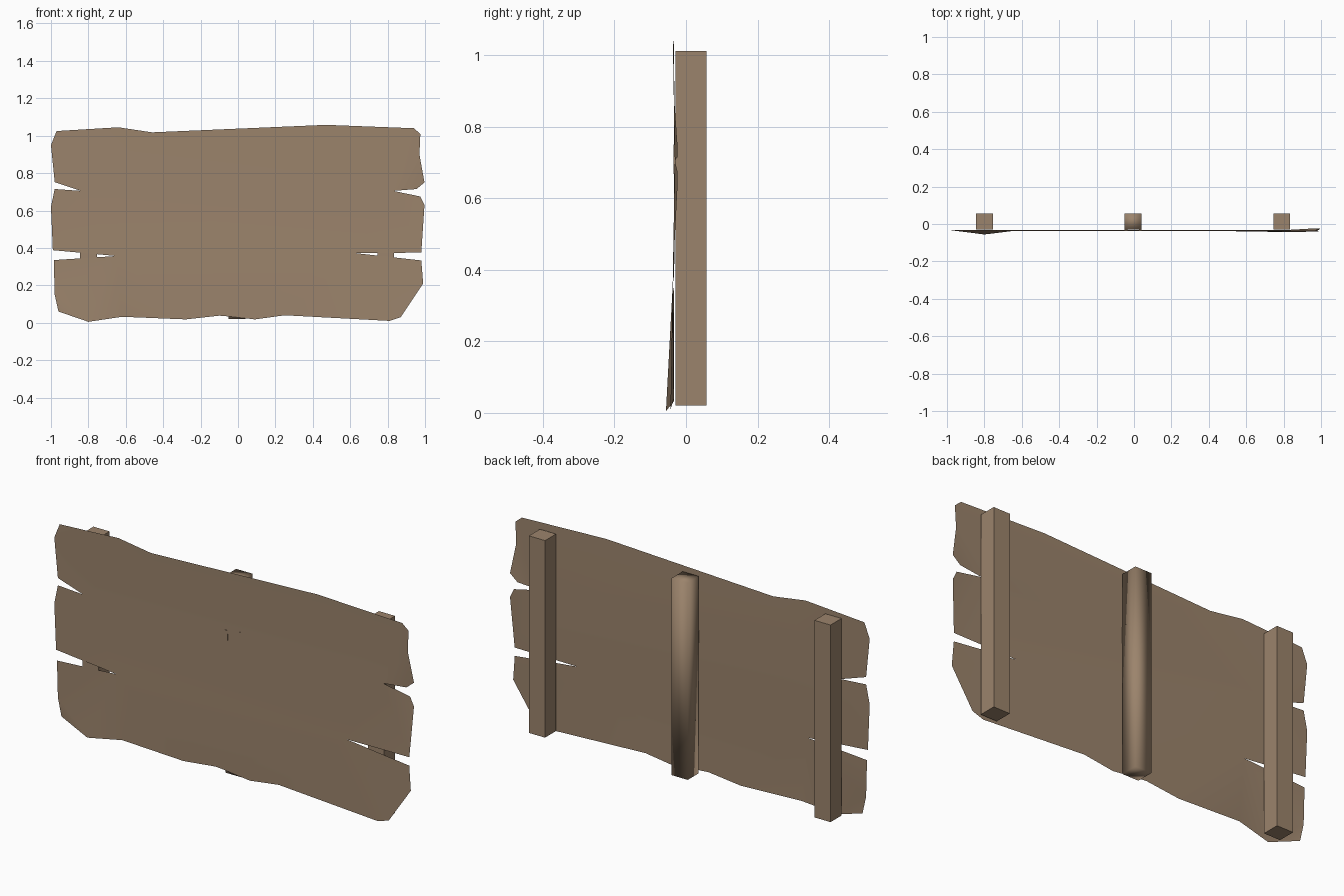
import bpy, bmesh

if "Cube" in bpy.data.objects:
    bpy.data.objects.remove(bpy.data.objects["Cube"])

wood = bpy.data.materials.new("weathered_wood")
wood.diffuse_color = (0.33, 0.23, 0.15, 1)
wood.use_nodes = True
wood.node_tree.nodes["Principled BSDF"].inputs["Base Color"].default_value = wood.diffuse_color


def finish(name, bm, smooth=False):
    me = bpy.data.meshes.new(name)
    bm.to_mesh(me)
    bm.free()
    me.materials.append(wood)
    for p in me.polygons:
        p.use_smooth = smooth
    ob = bpy.data.objects.new(name, me)
    bpy.context.collection.objects.link(ob)
    return ob


def box(name, x0, x1, y0, y1, z0, z1, smooth=False):
    bm = bmesh.new()
    bmesh.ops.create_cube(bm, size=1)
    for v in bm.verts:
        v.co = (x0 if v.co.x < 0 else x1, y0 if v.co.y < 0 else y1, z0 if v.co.z < 0 else z1)
    return finish(name, bm, smooth)


# Warp of the boards: depth follows height, with local bends at the ends
def depth(x, z):
    rows = [(0, -0.042), (0.37, -0.037), (0.71, -0.0312), (1.06, -0.037)]
    y = -0.037
    for (a, ya), (b, yb) in zip(rows, rows[1:]):
        if a <= z <= b:
            y = ya + (yb - ya) * (z - a) / (b - a)
    if z < 0.1:
        y = -0.056 if -0.9 < x < -0.7 else (-0.043 if x > 0.7 else -0.034)
    if x < -0.9:
        y = -0.033
    if x > 0.9 and 0.6 < z < 0.76:
        y = -0.024
    return y


# Three ragged boards joined along the seams between the end notches
low_l, low_r = (-0.65, 0.357), (0.63, 0.372)
up_l, up_r = (-0.84, 0.705), (0.83, 0.705)
boards = [
    [low_l, (-0.985, 0.335), (-0.98, 0.15), (-0.96, 0.06), (-0.8, 0.005), (-0.62, 0.032),
     (-0.28, 0.018), (-0.1, 0.038), (-0.04, 0.033), (0.09, 0.018), (0.25, 0.04), (0.81, 0.01),
     (0.87, 0.03), (0.99, 0.21), (0.98, 0.333), low_r],
    [up_l, (-0.98, 0.715), (-1.0, 0.62), (-0.99, 0.388), low_l, low_r, (0.98, 0.375),
     (0.997, 0.63), (0.975, 0.675), up_r],
    [(-0.97, 1.025), (-1.0, 0.95), (-0.98, 0.752), up_l, up_r, (0.955, 0.715), (0.997, 0.75),
     (0.97, 0.9), (0.975, 1.01), (0.94, 1.04), (0.47, 1.058), (-0.46, 1.018), (-0.64, 1.045)],
]
bm = bmesh.new()
for pts in boards:
    bm.faces.new([bm.verts.new((x, 0, z)) for x, z in pts])
bmesh.ops.remove_doubles(bm, verts=bm.verts[:], dist=0.0005)
bmesh.ops.triangulate(bm, faces=bm.faces[:], quad_method='BEAUTY', ngon_method='BEAUTY')
for v in bm.verts:
    v.co.y = depth(v.co.x, v.co.z)
finish("board_panel", bm, True)

# Square posts behind the boards
for name, x in (("left_post", -0.8), ("centre_post", -0.005), ("right_post", 0.79)):
    box(name, x - 0.045, x + 0.045, -0.03, 0.057, 0.02, 1.012, name == "centre_post")

# Slivers of the centre post poking through the boards
box("post_sliver_left", -0.05, -0.035, -0.0345, -0.03, 0.675, 0.74)
box("post_sliver_right", 0.028, 0.04, -0.0345, -0.03, 0.668, 0.75)
